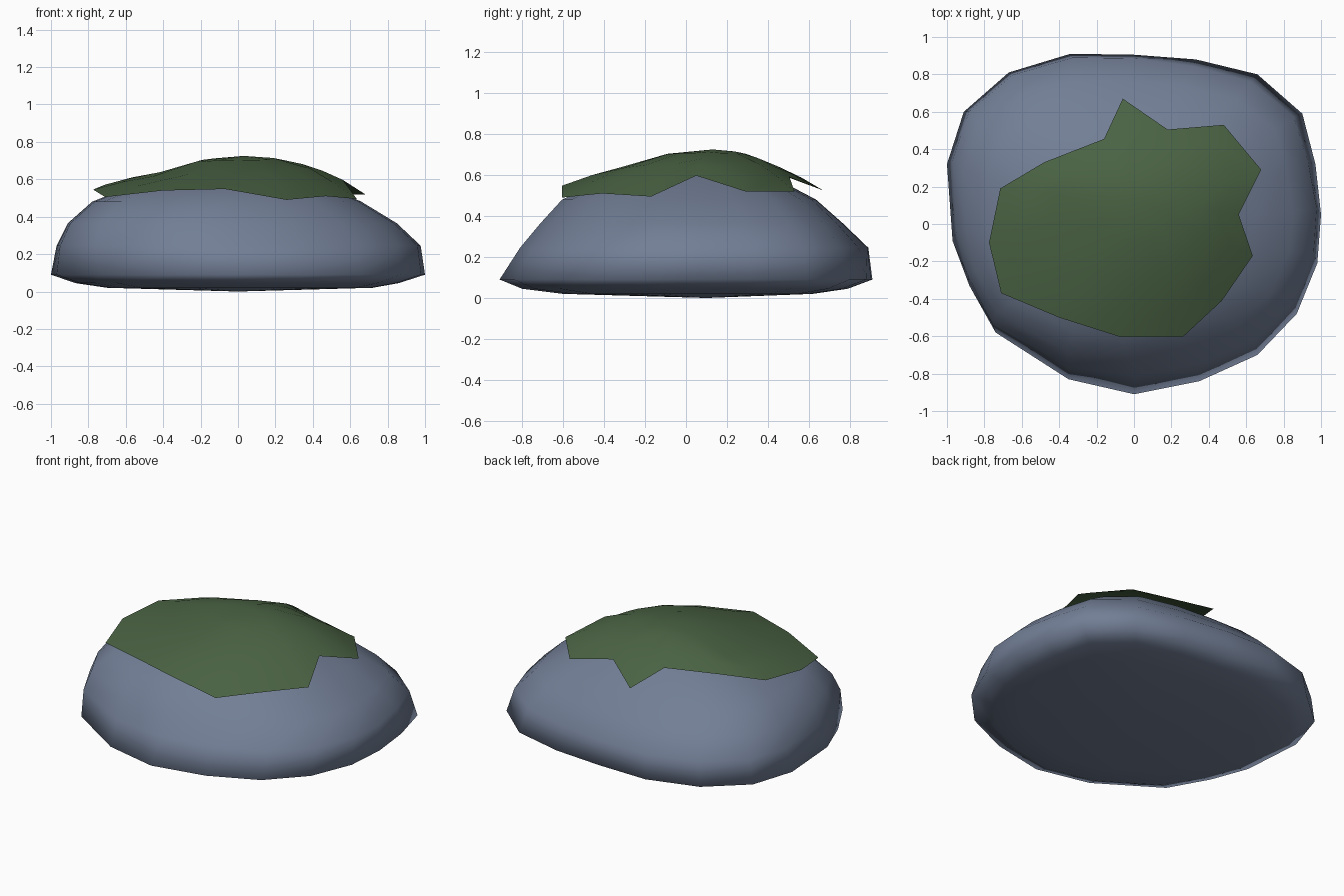
import bpy, bmesh, math
from mathutils import Vector
from mathutils.bvhtree import BVHTree

if "Cube" in bpy.data.objects:
    bpy.data.objects.remove(bpy.data.objects["Cube"])


def material(name, rgb):
    m = bpy.data.materials.new(name)
    m.diffuse_color = (*rgb, 1)
    m.use_nodes = True
    m.node_tree.nodes["Principled BSDF"].inputs["Base Color"].default_value = m.diffuse_color
    return m


def loft(bm, rings, cap):
    """Skin a list of equal vertex rings and close the last one with a fan to a point."""
    vr = [[bm.verts.new(p) for p in r] for r in rings]
    n = len(vr[0])
    for a, b in zip(vr, vr[1:]):
        for i in range(n):
            j = (i + 1) % n
            bm.faces.new((a[i], a[j], b[j], b[i]))
    tip = bm.verts.new(cap)
    for i in range(n):
        bm.faces.new((vr[-1][i], vr[-1][(i + 1) % n], tip))
    return vr


def make(name, bm, mat):
    for f in bm.faces:
        f.smooth = True
    me = bpy.data.meshes.new(name)
    bm.to_mesh(me)
    me.materials.append(mat)
    ob = bpy.data.objects.new(name, me)
    bpy.context.collection.objects.link(ob)
    return ob


# Boulder: widest outline (counter-clockwise), refitted to the bounds of each level
outline = [(1, .05), (.97, .32), (.90, .59), (.66, .80), (.33, .88), (0, .905), (-.34, .91),
           (-.67, .81), (-.91, .60), (-1, .32), (-.97, -.09), (-.88, -.33), (-.74, -.58),
           (-.35, -.83), (0, -.91), (.35, -.84), (.66, -.70), (.87, -.48), (.98, -.21)]
# z, x min, x max, y min, y max, front-left bulge, back-right bulge
levels = [(.02, -.70, .72, -.60, .62, 0, 0), (.045, -.87, .86, -.80, .79, 0, 0),
          (.09, -1, 1, -.91, .91, 0, 0), (.245, -.97, .98, -.81, .89, .06, -.035),
          (.365, -.91, .85, -.71, .765, .08, -.01), (.48, -.78, .66, -.605, .635, .06, 0),
          (.572, -.55, .46, -.41, .46, 0, 0), (.645, -.29, .28, -.18, .31, 0, 0)]


def fit(level):
    z, x0, x1, y0, y1, fl, br = level
    ring = []
    for x, y in outline:
        diag = max(0, 2 * x * y / (x * x + y * y))
        k = 1 + diag * (fl if x < 0 else br)
        ring.append((((x0 + x1) / 2 + x * (x1 - x0) / 2) * k,
                     ((y0 + y1) / 2 + y / .91 * (y1 - y0) / 2) * k, z))
    return ring


bm = bmesh.new()
vr = loft(bm, [fit(l) for l in levels], (0, .08, .685))
base = bm.verts.new((0, .1, 0))
for i in range(len(outline)):
    bm.faces.new((vr[0][(i + 1) % len(outline)], vr[0][i], base))
bmesh.ops.recalc_face_normals(bm, faces=bm.faces)
tree = BVHTree.FromBMesh(bm)
make("boulder", bm, material("slate grey", (.169, .211, .304)))

# Moss cap: ragged rim draped over the top of the boulder
rim = [(.68, .29, .52), (.48, .53, .52), (.18, .505, .59), (-.06, .67, .525), (-.16, .455, .605),
       (-.48, .33, .60), (-.715, .19, .57), (-.775, -.10, .545), (-.71, -.37, .505),
       (-.40, -.50, .54), (-.07, -.605, .548), (.26, -.605, .49), (.47, -.41, .51),
       (.635, -.17, .495), (.56, .05, .597)]
cx, cy, top = .03, .13, .725


def dome(s):
    ring = []
    for x, y, _ in rim:
        px, py = cx + (x - cx) * s, cy + (y - cy) * s
        z = top - .43 * (px - cx) ** 2 - (.8 if py > cy else .43) * (py - cy) ** 2
        hit = tree.ray_cast(Vector((px, py, 2)), Vector((0, 0, -1)))[0]
        ring.append((px, py, max(z, hit.z + .012)))
    return ring


def between(a, b, t):
    return [Vector(p).lerp(Vector(q), t) + Vector((0, 0, .006)) for p, q in zip(a, b)]


bm = bmesh.new()
inner = dome(.6)
loft(bm, [rim, between(rim, inner, .5), inner, dome(.3)], (cx, cy, top))
make("moss_cap", bm, material("moss green", (.069, .125, .057)))
